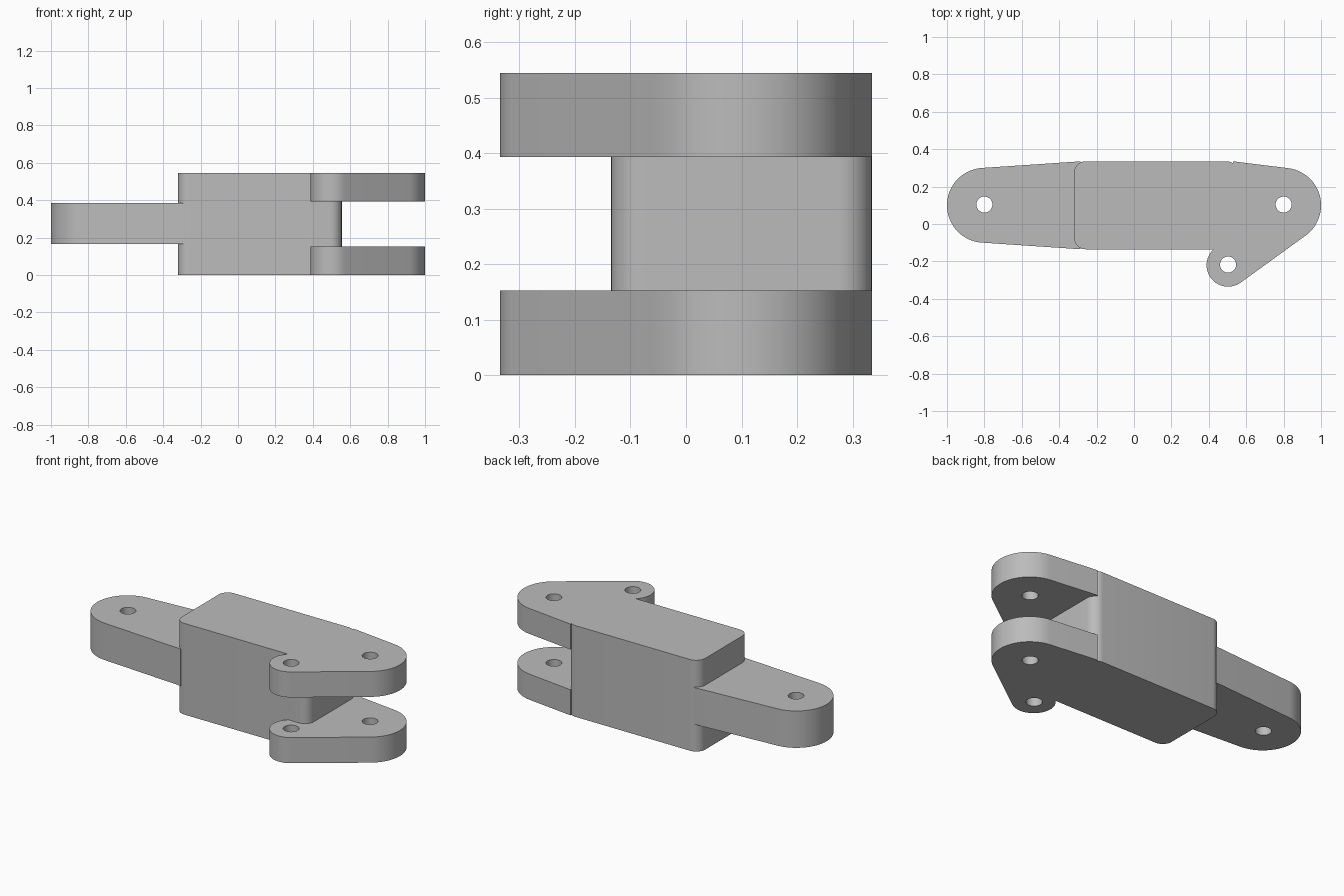
import bpy, bmesh, math

if "Cube" in bpy.data.objects:
    bpy.data.objects.remove(bpy.data.objects["Cube"])

metal = bpy.data.materials.new("grey metal")
metal.diffuse_color = (0.5, 0.5, 0.5, 1)
metal.use_nodes = True
metal.node_tree.nodes["Principled BSDF"].inputs["Base Color"].default_value = metal.diffuse_color


def arc(cx, cy, r, a0, a1, n):
    """Points along an arc, angles in degrees."""
    angles = [math.radians(a0 + (a1 - a0) * i / n) for i in range(n + 1)]
    return [(cx + r * math.cos(a), cy + r * math.sin(a)) for a in angles]


def prism(name, outline, z0, z1):
    """Extrude a counter-clockwise outline from z0 to z1."""
    bm = bmesh.new()
    base = bm.faces.new([bm.verts.new((x, y, z0)) for x, y in outline])
    top = bmesh.ops.extrude_face_region(bm, geom=[base])["geom"]
    moved = [v for v in top if isinstance(v, bmesh.types.BMVert)]
    bmesh.ops.translate(bm, verts=moved, vec=(0, 0, z1 - z0))
    bmesh.ops.recalc_face_normals(bm, faces=bm.faces)
    mesh = bpy.data.meshes.new(name)
    bm.to_mesh(mesh)
    bm.free()
    mesh.materials.append(metal)
    obj = bpy.data.objects.new(name, mesh)
    bpy.context.collection.objects.link(obj)
    return obj


def combine(target, tool, operation):
    """Apply a boolean and remove the tool."""
    mod = target.modifiers.new("boolean", "BOOLEAN")
    mod.operation, mod.solver, mod.object = operation, "EXACT", tool
    bpy.context.view_layer.objects.active = target
    bpy.ops.object.modifier_apply(modifier=mod.name)
    bpy.data.objects.remove(tool)


# Main block with rounded upright edges
X0, X1, Y0, Y1, H, R = -0.32, 0.555, -0.135, 0.335, 0.545, 0.06
block = (arc(X1 - R, Y0 + R, R, -90, 0, 10) + arc(X1 - R, Y1 - R, R, 0, 90, 10)
         + arc(X0 + R, Y1 - R, R, 90, 180, 10) + arc(X0 + R, Y0 + R, R, 180, 270, 10))
link = prism("link_body", block, 0, H)

# Single tapered tongue on the left
tongue = [(-0.285, Y0), (-0.285, Y1)] + arc(-0.8, 0.1, 0.2, 93.8, 266.2, 40)
combine(link, prism("tongue", tongue, 0.165, 0.385), "UNION")

# Pair of fork plates on the right, each with a small side ear
plate = (arc(0.8, 0.1, 0.2, -54.1, 83, 36) + [(0.53, Y1), (0.45, 0.0)]
         + arc(0.503, -0.22, 0.115, 120, 305.9, 36))
for z0, z1 in ((0, 0.153), (0.393, H)):
    combine(link, prism("fork_plate", plate, z0, z1), "UNION")

# Pin holes
for x, y in ((-0.8, 0.104), (0.8, 0.104), (0.503, -0.217)):
    combine(link, prism("hole_cutter", arc(x, y, 0.043, 0, 350, 35), -0.1, H + 0.1), "DIFFERENCE")

link.select_set(True)
bpy.context.view_layer.objects.active = link
bpy.ops.object.shade_smooth_by_angle(angle=math.radians(30))
